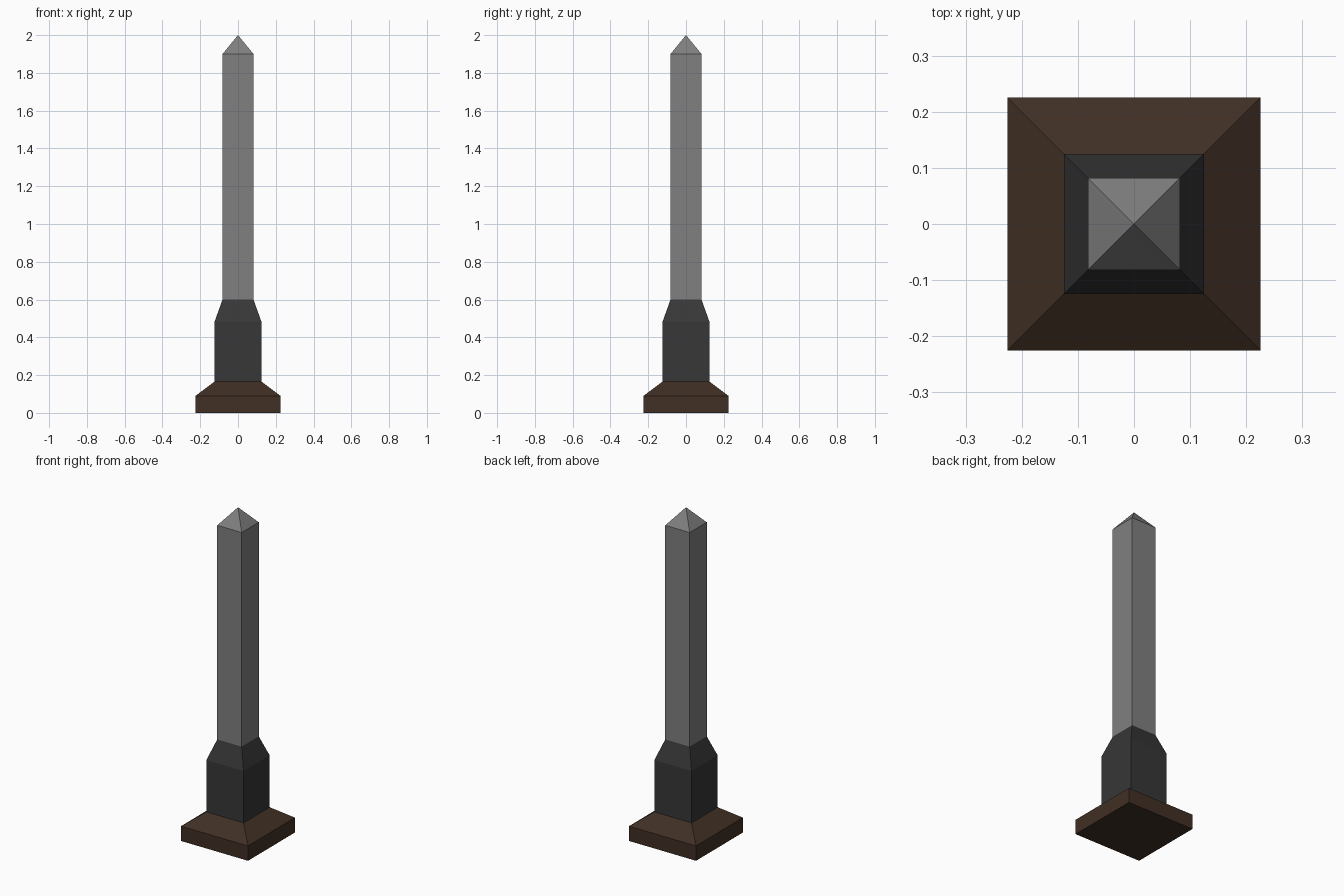
import bpy, bmesh

if "Cube" in bpy.data.objects:
    bpy.data.objects.remove(bpy.data.objects["Cube"])


def material(name, rgb):
    m = bpy.data.materials.new(name)
    m.diffuse_color = (*rgb, 1)
    m.use_nodes = True
    m.node_tree.nodes["Principled BSDF"].inputs["Base Color"].default_value = m.diffuse_color
    return m


def square_stack(name, sections, mat, cap_bottom=False):
    """Loft square sections (half width, height); zero width makes a point."""
    bm = bmesh.new()
    previous = None
    for h, z in sections:
        if h == 0:
            ring = [bm.verts.new((0, 0, z))] * 4
        else:
            ring = [bm.verts.new((x * h, y * h, z))
                    for x, y in ((-1, -1), (1, -1), (1, 1), (-1, 1))]
        if previous:
            for i in range(4):
                j = (i + 1) % 4
                corners = [previous[i], previous[j], ring[j]]
                if h:
                    corners.append(ring[i])
                bm.faces.new(corners)
        elif cap_bottom:
            bm.faces.new(ring[::-1])
        previous = ring
    mesh = bpy.data.meshes.new(name)
    bm.to_mesh(mesh)
    bm.free()
    mesh.materials.append(mat)
    obj = bpy.data.objects.new(name, mesh)
    bpy.context.collection.objects.link(obj)
    return obj


brown = material("dark brown", (0.052, 0.029, 0.018))
charcoal = material("charcoal", (0.038, 0.038, 0.038))
grey = material("mid grey", (0.214, 0.214, 0.214))

# Wide foot with sloped top
square_stack("base", [(0.225, 0), (0.225, 0.09), (0.125, 0.165)], brown, True)
# Dark sleeve tapering into the shaft
square_stack("sleeve", [(0.125, 0.165), (0.125, 0.48), (0.082, 0.60)], charcoal)
# Tall shaft with pyramid tip
square_stack("shaft", [(0.082, 0.60), (0.082, 1.90), (0, 2.0)], grey)
